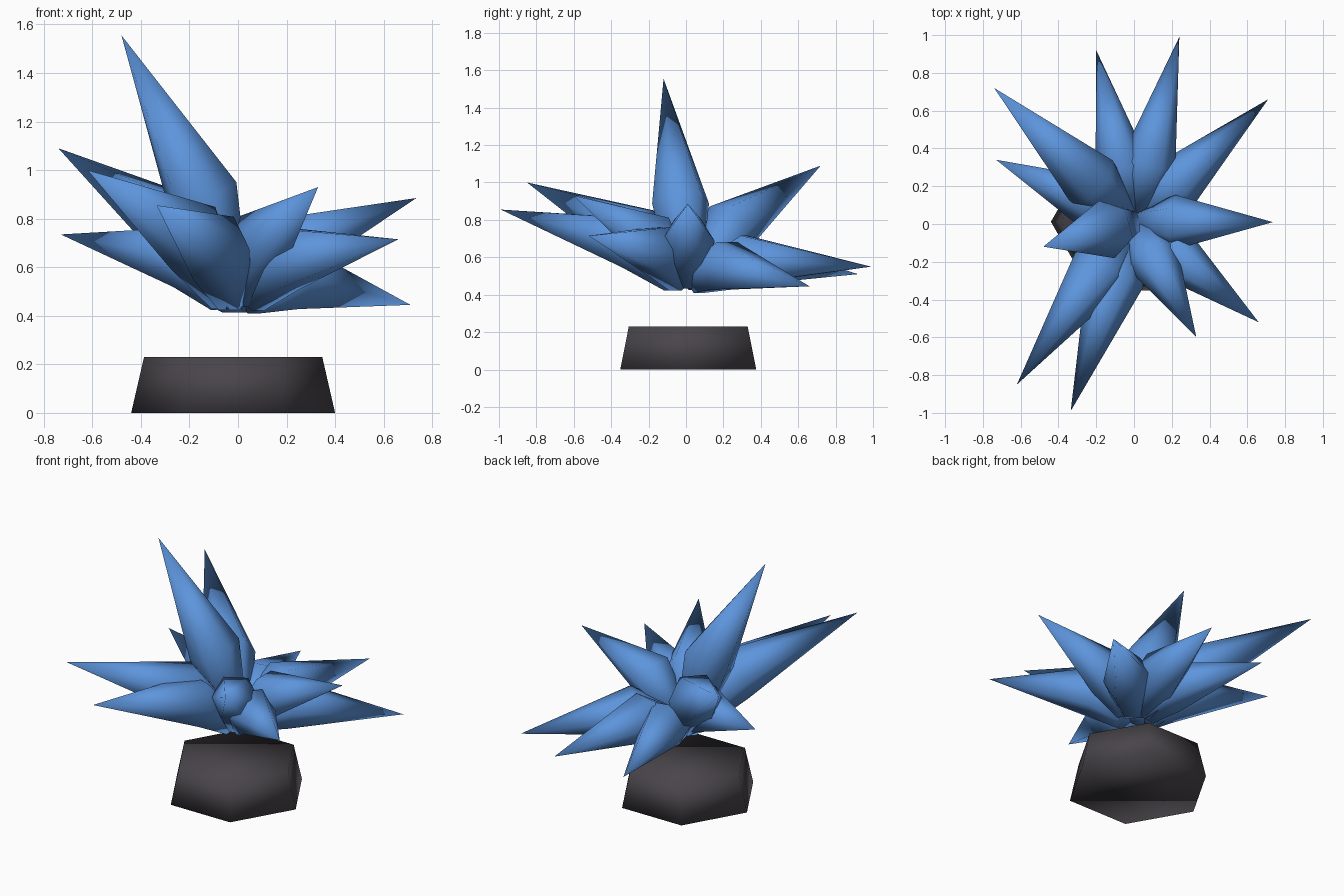
import bpy
import bmesh
import math
from mathutils import Vector

if "Cube" in bpy.data.objects:
    bpy.data.objects.remove(bpy.data.objects["Cube"], do_unlink=True)


def make_material(name, color):
    mat = bpy.data.materials.new(name)
    mat.use_nodes = True
    mat.diffuse_color = (*color, 1)
    mat.node_tree.nodes["Principled BSDF"].inputs["Base Color"].default_value = (*color, 1)
    return mat


blue = make_material("crystal blue", (0.11, 0.3, 0.72))
charcoal = make_material("charcoal stone", (0.066, 0.059, 0.069))


def loft(name, rings, tip, mat):
    """Six-sided solid through rings of (centre, axis, radius), ending in a tip or a flat cap."""
    bm = bmesh.new()
    loops = []
    for centre, axis, radius in rings:
        axis = axis.normalized()
        side = Vector((0, 0, 1)).cross(axis)
        side = side.normalized() if side.length > 0.01 else Vector((1, 0, 0))
        up = axis.cross(side)
        loops.append([bm.verts.new(centre + radius * (side * math.cos(i * math.pi / 3)
                      + up * math.sin(i * math.pi / 3))) for i in range(6)])
    bm.faces.new(loops[0][::-1])
    for low, high in zip(loops, loops[1:]):
        for i in range(6):
            j = (i + 1) % 6
            bm.faces.new((low[i], low[j], high[j], high[i]))
    if tip is None:
        bm.faces.new(loops[-1])
    else:
        point = bm.verts.new(tip)
        for i in range(6):
            bm.faces.new((loops[-1][i], loops[-1][(i + 1) % 6], point))
    bmesh.ops.recalc_face_normals(bm, faces=bm.faces)
    for face in bm.faces:
        face.smooth = True
    mesh = bpy.data.meshes.new(name)
    bm.to_mesh(mesh)
    bm.free()
    mesh.materials.append(mat)
    obj = bpy.data.objects.new(name, mesh)
    bpy.context.collection.objects.link(obj)
    return obj


# Hexagonal stone pedestal
Z = Vector((0, 0, 1))
loft("pedestal", [(Vector((-0.02, 0.012, 0)), Z, 0.42),
                  (Vector((-0.02, 0.012, 0.23)), Z, 0.367)], None, charcoal)

# Crystal spikes: narrow root, wide shoulder, sharp tip
tips = [(-0.74, 0.72, 1.09), (-0.73, 0.34, 0.735), (-0.2, 0.92, 0.51), (0.24, 0.99, 0.55),
        (0.71, 0.66, 0.445), (0.735, 0.01, 0.885), (0.66, -0.52, 0.715), (0.33, -0.6, 0.93),
        (-0.335, -0.99, 0.855), (-0.62, -0.85, 1.0), (-0.48, -0.12, 1.555)]
core = Vector((0, 0.01, 0.48))
for number, position in enumerate(tips, 1):
    tip = Vector(position)
    reach = tip - core
    shoulder = core + reach * 0.3 + Z * 0.085
    root = core + Vector((reach.x, reach.y, 0)) * 0.07
    loft(f"crystal_spike_{number}",
         [(root, shoulder - root, 0.085),
          (shoulder, tip - shoulder, 0.11 + 0.04 * reach.length)], tip, blue)
